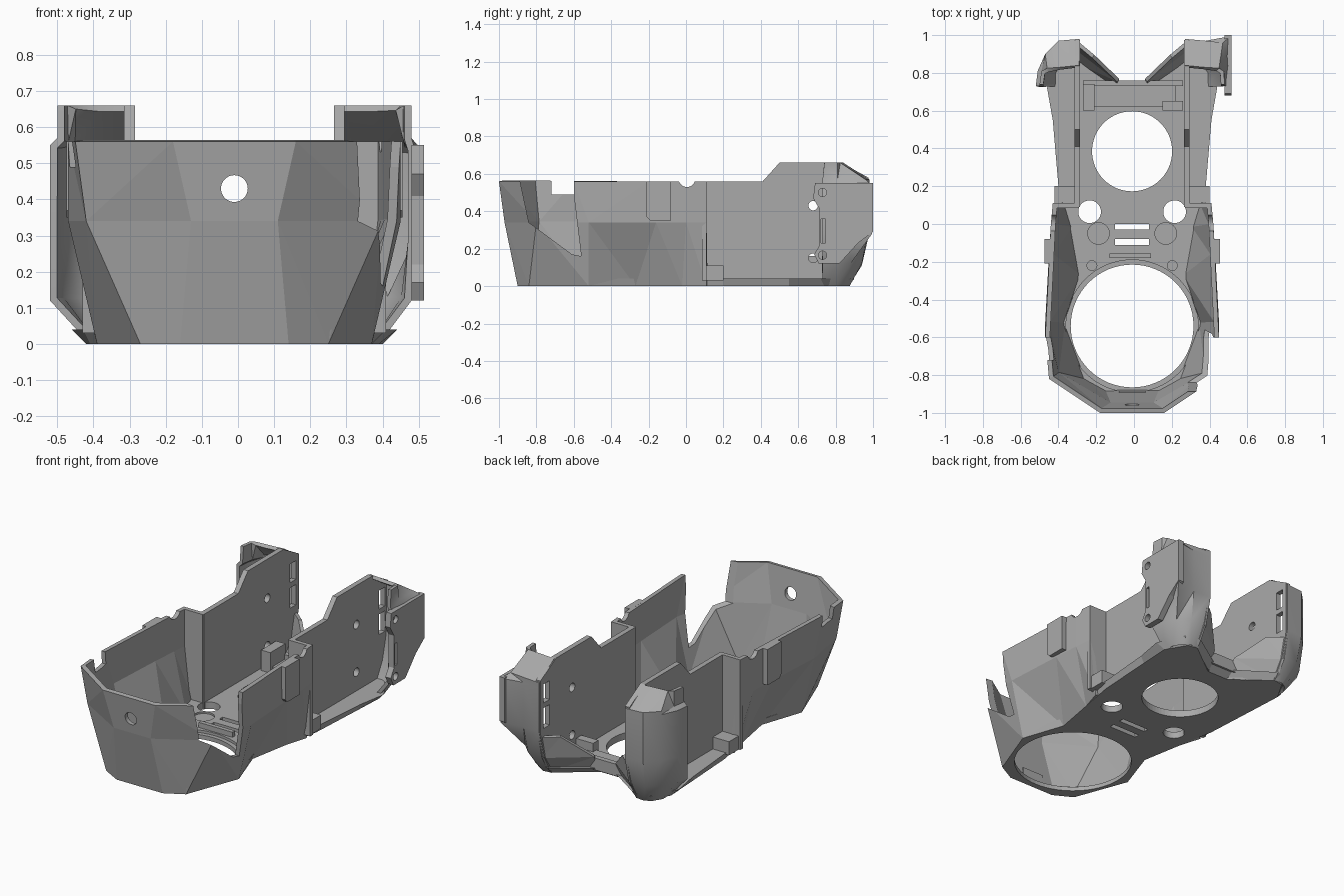
import bpy, bmesh, math
from mathutils import Matrix, Vector

cube = bpy.data.objects.get("Cube")
if cube:
    bpy.data.objects.remove(cube)

grey = bpy.data.materials.new("plain grey")
grey.use_nodes = True
colour = (0.4, 0.4, 0.4, 1)
grey.diffuse_color = colour
grey.node_tree.nodes["Principled BSDF"].inputs["Base Color"].default_value = colour

MID = -.01  # the body's mirror plane; the screw plate makes one side wider


def finish(name, bm, recalc=True):
    if recalc:
        bmesh.ops.recalc_face_normals(bm, faces=bm.faces[:])
    mesh = bpy.data.meshes.new(name)
    bm.to_mesh(mesh)
    bm.free()
    ob = bpy.data.objects.new(name, mesh)
    bpy.context.collection.objects.link(ob)
    mesh.materials.append(grey)
    return ob


def apply(ob, kind, **settings):
    mod = ob.modifiers.new(kind.lower(), kind)
    for key, value in settings.items():
        setattr(mod, key, value)
    bpy.context.view_layer.objects.active = ob
    bpy.ops.object.modifier_apply(modifier=mod.name)


def smooth(ob, degrees):
    bpy.ops.object.select_all(action="DESELECT")
    ob.select_set(True)
    bpy.context.view_layer.objects.active = ob
    bpy.ops.object.shade_smooth_by_angle(angle=math.radians(degrees))


def box(name, x, y, z):
    bm = bmesh.new()
    size = (x[1] - x[0], y[1] - y[0], z[1] - z[0])
    mid = Vector((sum(x) / 2, sum(y) / 2, sum(z) / 2))
    bmesh.ops.create_cube(bm, size=1, matrix=Matrix.Translation(mid) @ Matrix.Diagonal((*size, 1)))
    return finish(name, bm)


def rod(name, centre, radius, depth, axis="Z"):
    turn = {"X": Matrix.Rotation(math.pi / 2, 4, "Y"),
            "Y": Matrix.Rotation(math.pi / 2, 4, "X"), "Z": Matrix()}[axis]
    bm = bmesh.new()
    bmesh.ops.create_cone(bm, cap_ends=True, segments=64, radius1=radius, radius2=radius,
                          depth=depth, matrix=Matrix.Translation(centre) @ turn)
    return finish(name, bm)


def side_prism(name, profile, x0, x1):
    """Extrude a (y, z) profile along x."""
    bm = bmesh.new()
    face = bm.faces.new([bm.verts.new((x0, y, z)) for y, z in profile])
    grown = bmesh.ops.extrude_face_region(bm, geom=[face])["geom"]
    bmesh.ops.translate(bm, vec=(x1 - x0, 0, 0),
                        verts=[v for v in grown if isinstance(v, bmesh.types.BMVert)])
    return finish(name, bm)


def loft(name, rings, closed=False, thick=0.0, flip=False):
    """Skin stacked (z, [(x, y)...]) rings; a thickness turns the skin into a wall."""
    bm = bmesh.new()
    rows = [[bm.verts.new((x, y, z)) for x, y in pts] for z, pts in rings]
    count = len(rows[0])
    for low, high in zip(rows, rows[1:]):
        for i in range(count if closed else count - 1):
            j = (i + 1) % count
            quad = [low[i], low[j], high[j], high[i]]
            bm.faces.new(quad[::-1] if flip else quad)
    if closed:
        bm.faces.new(rows[0][::-1])
        bm.faces.new(rows[-1])
    else:
        bmesh.ops.triangulate(bm, faces=bm.faces[:])
    ob = finish(name, bm, recalc=closed)
    if thick:
        apply(ob, "SOLIDIFY", thickness=thick, offset=-1, use_even_offset=True)
    return ob


def cut(ob, *cutters):
    for c in cutters:
        apply(ob, "BOOLEAN", object=c, operation="DIFFERENCE", solver="EXACT")
        bpy.data.objects.remove(c)


def one(s, half):
    """Place a half outline on one side of the mirror plane."""
    return [(MID + s * x, y) for x, y in half]


def both(half):
    """Mirror a half outline running from the front centre to the back."""
    return one(-1, half)[::-1] + one(1, half)


def span(s, a, b):
    return sorted((MID + s * a, MID + s * b))


# Faceted front shell
base = [(.15, -.90), (.26, -.84), (.38, -.52), (.295, -.27), (.34, -.02), (.38, .11)]
waist = [(.12, -.97), (.41, -.80), (.46, -.52), (.44, -.16), (.43, 0), (.42, .11)]
rim = [(.17, -1), (.44, -.82), (.46, -.60), (.44, -.20), (.43, 0), (.42, .11)]
shell = loft("front_shell", [(0, both(base)), (.34, both(waist)), (.56, both(rim))], thick=.025)
cut(shell,
    rod("hole", (MID, -1, .43), .037, .3, "Y"),
    side_prism("opening", [(-.917, .7), (-.84, .34), (-.61, .17), (-.56, .16), (-.6, .49), (-.6, .7)], .2, .7),
    box("notch", (-.7, -.3), (-.72, -.60), (.49, .7)),
    rod("rim_notch", (0, .005, .575), .045, 1.4, "X"))

# Floor plate, flared along its upper edge at the back
low = [(.15, -.90), (.26, -.84), (.38, -.52), (.295, -.27), (.34, -.02), (.38, .2), (.40, .55),
       (.41, .74), (.34, .86), (.28, .87), (.07, .71)]
high = [(.15, -.90), (.27, -.84), (.38, -.52), (.31, -.27), (.35, -.02), (.39, .2), (.42, .55),
        (.45, .72), (.38, .88), (.28, .90), (.07, .76)]
floor = loft("floor_plate", [(0, both(low)), (.04, both(high))], closed=True)
cut(floor,
    rod("front_hole", (MID, -.54, 0), .325, .3),
    rod("front_recess", (MID, -.54, .07), .35, .09),
    rod("back_hole", (MID, .385, 0), .212, .3),
    box("vent", (-.1, .08), (-.03, 0), (-.1, .2)),
    box("vent", (-.1, .08), (-.11, -.08), (-.1, .2)))
for s in (-1, 1):
    cut(floor, rod("round_hole", (MID + s * .225, .065, 0), .06, .3),
        rod("recess", (MID + s * .178, -.05, .05), .057, .04),
        rod("small_recess", (MID + s * .213, -.22, .05), .026, .04))

# Raised bar and clips across the back of the floor
box("back_bar", (-.22, .22), (.62, .75), (.03, .07))
box("back_bar_lip", (-.27, .26), (.73, .76), (.03, .10))
box("clip_block", (-.27, -.21), (.60, .74), (.03, .16))
box("clip_block_small", (.15, .26), (.60, .65), (.03, .12))
box("floor_rib", (-.13, .09), (-.18, -.155), (.03, .07))
box("front_catch", (-.08, .06), (-.90, -.885), (.04, .09))

# Corner cover outlines: a rounded one, and a squarer one that carries the screw plate
slope = [(.38, .83), (.28, .84)]
rear = [(.39, .97), (.28, .98)]
foot = (0, [(.40, .73), (.40, .80), (.37, .85), (.33, .875), (.28, .87)])
round_full = [(.51, .73), (.50, .81), (.46, .90)] + rear
round_rings = [foot, (.12, [(.51, .73), (.49, .81), (.45, .88), (.38, .94), (.28, .94)]),
               (.28, round_full), (.55, round_full),
               (.57, [(.49, .73), (.48, .81), (.46, .90)] + rear),
               (.66, [(.49, .74), (.48, .81), (.45, .825)] + slope)]
square_full = [(.50, .73), (.515, .85), (.522, .995)] + rear
square_rings = [foot, (.12, [(.49, .73), (.48, .81), (.44, .88), (.38, .94), (.28, .94)]),
                (.28, square_full), (.54, square_full),
                (.57, [(.49, .73), (.49, .81), (.48, .96)] + rear),
                (.66, [(.49, .74), (.485, .81), (.46, .825)] + slope)]

wall = [(.09, 0), (.09, .56), (.41, .56), (.50, .66), (.83, .66), (.975, .58),
        (.975, .27), (.94, .12), (.87, 0)]
for s, side, rings in ((-1, "right", round_rings), (1, "left", square_rings)):
    # Tall rear side wall with screw holes and slots by its back edge
    w = side_prism(f"{side}_rear_wall", wall, *span(s, .275, .305))
    cut(w, rod("screw_hole", (s * .29, .68, .43), .025, .2, "X"),
        rod("screw_hole", (s * .29, .68, .15), .025, .2, "X"),
        *[box("slot", (-.5, .5), (.89, .945), z) for z in ((.44, .55), (.29, .41))])

    # Step between the front shell and the rear wall, with its foot
    box(f"{side}_step", span(s, .28, .42), (.085, .11), (.03, .56))
    box(f"{side}_step_foot", span(s, .30, .41), (.10, .20), (.03, .11))

    # Pocket bump on the side of the shell
    side_prism(f"{side}_pocket", [(-.21, .37), (-.21, .56), (-.08, .56), (-.08, .35), (-.19, .35)],
               *span(s, .425, .465))

    # Hollow rear corner cover
    cover = loft(f"{side}_corner_cover", [(z, one(s, p)) for z, p in rings], thick=.02, flip=s < 0)
    smooth(cover, 35)

    # Slanted web joining the floor to the corner
    web = [(0, [(.06, .71), (.29, .87)]), (.11, [(.07, .77), (.29, .94)]),
           (.24, [(.20, .895), (.29, .97)])]
    loft(f"{side}_back_web", [(z, one(s, p)) for z, p in web], thick=.02, flip=s > 0)

# Screw plate outside one corner
plate = side_prism("screw_plate", [(.69, .55), (.68, .47), (.715, .41), (.715, .22), (.685, .17),
                                   (.71, .12), (.82, .12), (.92, .23), (1, .29), (1, .55)], .48, .515)
cut(plate, rod("screw", (.5, .73, .50), .022, .2, "X"), rod("screw", (.5, .73, .165), .022, .2, "X"),
    box("slot", (.4, .6), (.722, .745), (.23, .36)))
